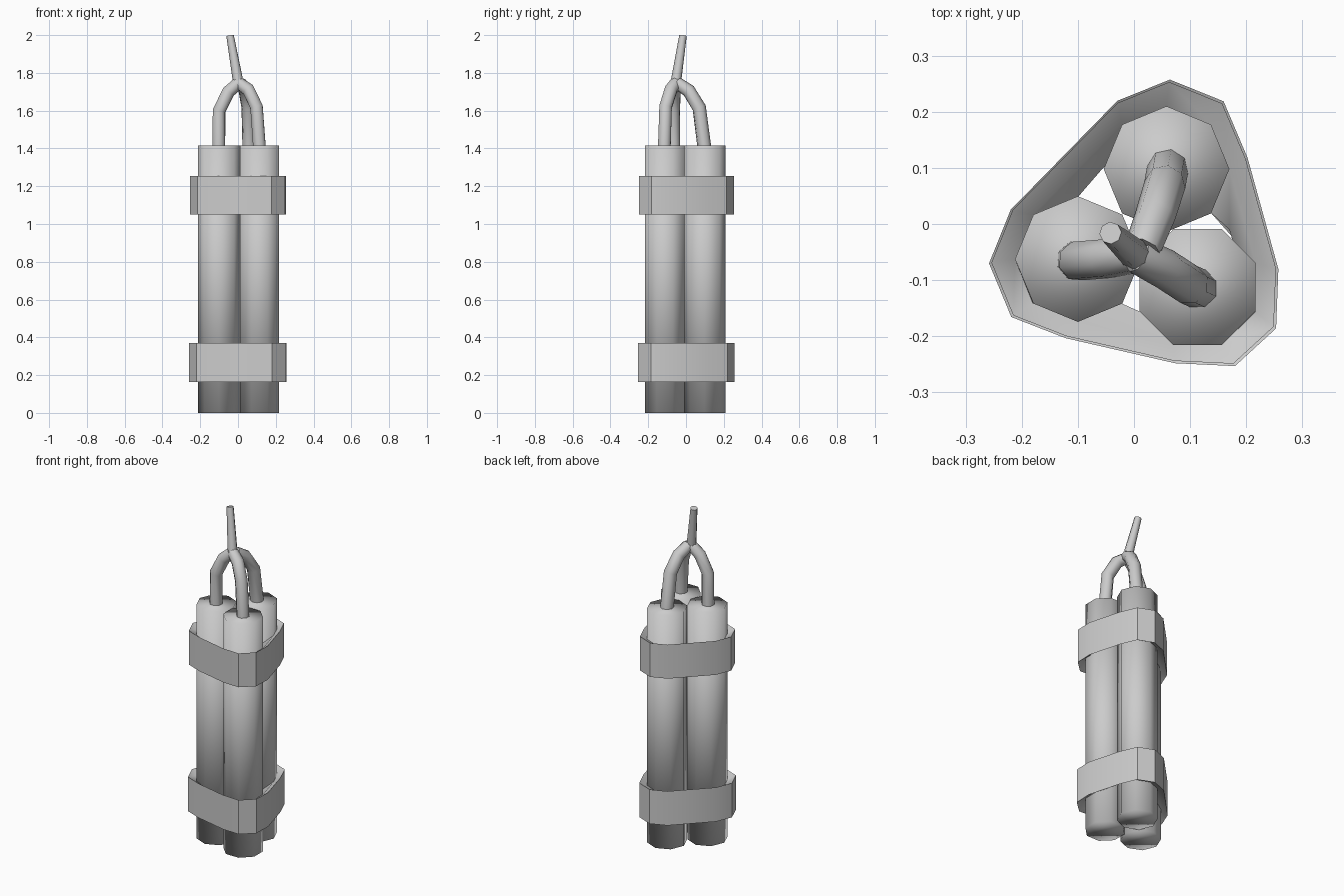
import bpy
import bmesh
import math

cube = bpy.data.objects.get("Cube")
if cube:
    bpy.data.objects.remove(cube, do_unlink=True)

grey = bpy.data.materials.new("plain grey")
grey.use_nodes = True
grey.diffuse_color = (0.6, 0.6, 0.6, 1)
grey.node_tree.nodes["Principled BSDF"].inputs["Base Color"].default_value = (0.6, 0.6, 0.6, 1)


def add_mesh(name, bm):
    bmesh.ops.recalc_face_normals(bm, faces=bm.faces)
    mesh = bpy.data.meshes.new(name)
    bm.to_mesh(mesh)
    bm.free()
    mesh.materials.append(grey)
    obj = bpy.data.objects.new(name, mesh)
    bpy.context.collection.objects.link(obj)
    return obj


def select_only(obj):
    bpy.ops.object.select_all(action='DESELECT')
    obj.select_set(True)
    bpy.context.view_layer.objects.active = obj


# Eight-sided sticks, softly shaded over the rims
def stick(name, x, y, turn):
    bm = bmesh.new()
    rings = []
    for z in (0.0, 1.415):
        rings.append([bm.verts.new((x + 0.112 * math.cos(turn + k * math.pi / 4),
                                    y + 0.112 * math.sin(turn + k * math.pi / 4), z))
                      for k in range(8)])
    for k in range(8):
        n = (k + 1) % 8
        bm.faces.new((rings[0][k], rings[0][n], rings[1][n], rings[1][k]))
    bm.faces.new(rings[0])
    bm.faces.new(rings[1])
    obj = add_mesh(name, bm)
    obj.data.shade_smooth()


stick("back_stick", 0.058, 0.098, 0)
stick("right_stick", -0.100, -0.0625, 0)
stick("left_stick", 0.1135, -0.1125, math.pi / 8)

# Strap outlines: outside, around the sticks, and tucked into the gaps
OUTER = [(0.063, 0.253), (0.157, 0.215), (0.199, 0.116), (0.253, -0.079),
         (0.249, -0.183), (0.177, -0.249), (0.072, -0.244), (-0.12, -0.2),
         (-0.215, -0.163), (-0.254, -0.069), (-0.216, 0.025), (-0.029, 0.216)]
HULL = [(0.058, 0.21), (0.137, 0.177), (0.17, 0.098), (0.217, -0.07),
        (0.217, -0.156), (0.156, -0.216), (0.07, -0.216), (-0.1, -0.174),
        (-0.18, -0.142), (-0.212, -0.0625), (-0.18, 0.017), (-0.022, 0.177)]
GAPS = {2: (0.137, 0.02), 3: (0.17, -0.01), 6: (0.01, -0.156),
        7: (-0.021, -0.142), 10: (-0.1, 0.048), 11: (-0.055, 0.1)}
TUCK = [GAPS.get(i, (p[0] * 0.97, p[1] * 0.97)) for i, p in enumerate(HULL)]


def strap(name, low, high, scale):
    bm = bmesh.new()
    outer = [(x * scale, y * scale) for x, y in OUTER]
    section = [(outer, low), (outer, high), (HULL, high - 0.025), (TUCK, high - 0.06),
               (TUCK, low + 0.06), (HULL, low + 0.025)]
    rings = [[bm.verts.new((x, y, z)) for x, y in loop] for loop, z in section]
    for r, ring in enumerate(rings):
        other = rings[(r + 1) % len(rings)]
        for k in range(12):
            n = (k + 1) % 12
            bm.faces.new((ring[k], ring[n], other[n], other[k]))
    obj = add_mesh(name, bm)
    select_only(obj)
    bpy.ops.object.shade_smooth_by_angle(angle=math.radians(35))


strap("upper_strap", 1.05, 1.255, 1.0)
strap("lower_strap", 0.163, 0.37, 1.017)


# Bent fuses; each point is x, y, z, radius
def fuse(name, points):
    curve = bpy.data.curves.new(name, 'CURVE')
    curve.dimensions = '3D'
    curve.bevel_depth = 1.0
    curve.bevel_resolution = 2
    curve.use_fill_caps = True
    spline = curve.splines.new('POLY')
    spline.points.add(len(points) - 1)
    for p, (x, y, z, r) in zip(spline.points, points):
        p.co = (x, y, z, 1)
        p.radius = r
    curve.materials.append(grey)
    obj = bpy.data.objects.new(name, curve)
    bpy.context.collection.objects.link(obj)
    select_only(obj)
    bpy.ops.object.convert(target='MESH')
    bpy.ops.object.shade_smooth_by_angle(angle=math.radians(60))


fuse("back_fuse", [(0.06, 0.098, 1.40, 0.037), (0.055, 0.07, 1.615, 0.037),
                   (0.038, 0.015, 1.705, 0.036), (0.015, -0.045, 1.745, 0.033)])
fuse("right_fuse", [(-0.102, -0.065, 1.40, 0.036), (-0.1, -0.066, 1.60, 0.036),
                    (-0.05, -0.062, 1.70, 0.036), (0.0, -0.055, 1.745, 0.033)])
fuse("left_fuse", [(0.114, -0.115, 1.40, 0.036), (0.098, -0.108, 1.62, 0.036),
                   (0.055, -0.08, 1.71, 0.036), (0.005, -0.055, 1.745, 0.033)])
fuse("main_fuse", [(0.004, -0.056, 1.725, 0.03), (-0.003, -0.05, 1.775, 0.027),
                   (-0.042, -0.016, 1.997, 0.02)])
